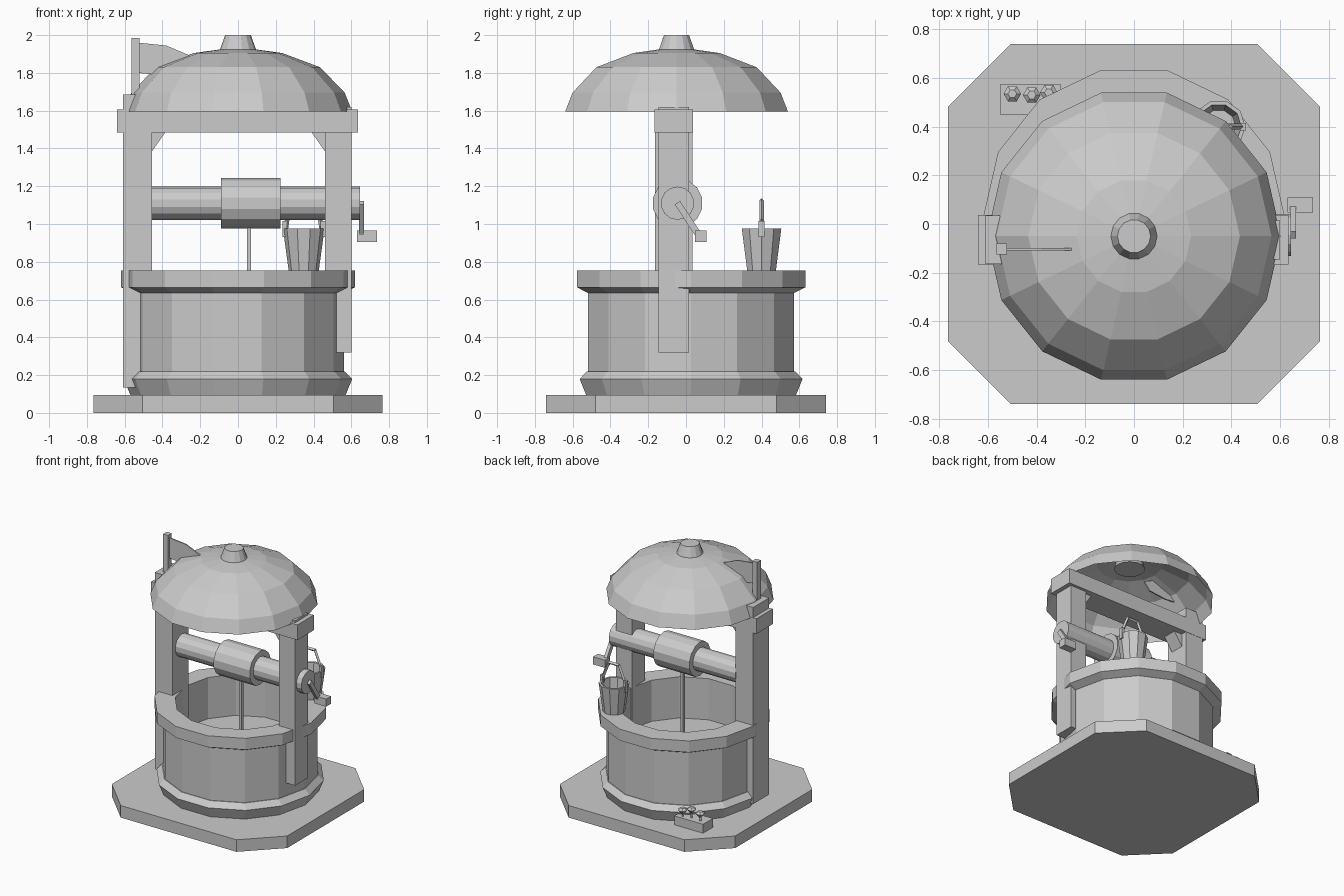
import bpy, bmesh, math
from mathutils import Vector

if "Cube" in bpy.data.objects:
    bpy.data.objects.remove(bpy.data.objects["Cube"], do_unlink=True)

COLOUR = (0.6, 0.6, 0.6, 1)
grey = bpy.data.materials.new("plain_grey")
grey.use_nodes = True
grey.diffuse_color = COLOUR
grey.node_tree.nodes["Principled BSDF"].inputs["Base Color"].default_value = COLOUR


def finish(name, bm, fix=True):
    if fix:
        bmesh.ops.recalc_face_normals(bm, faces=bm.faces)
    mesh = bpy.data.meshes.new(name)
    bm.to_mesh(mesh)
    bm.free()
    mesh.materials.append(grey)
    obj = bpy.data.objects.new(name, mesh)
    bpy.context.collection.objects.link(obj)
    return obj


def box(name, x, y, z):
    """Box from three (low, high) ranges."""
    bm = bmesh.new()
    bmesh.ops.create_cube(bm, size=1)
    for v in bm.verts:
        v.co = [(r[0] + r[1]) / 2 + c * (r[1] - r[0]) for r, c in zip((x, y, z), v.co)]
    return finish(name, bm)


def lathe(name, profile, sides, centre=(0, 0), cap_start=False, cap_end=False):
    """Faceted turning of (radius, z) points, listed up the outside."""
    bm = bmesh.new()
    rings = []
    for r, z in profile:
        rings.append([bm.verts.new((centre[0] + r * math.cos(a), centre[1] + r * math.sin(a), z))
                      for a in (2 * math.pi * i / sides for i in range(sides))])
    for low, high in zip(rings, rings[1:]):
        for i in range(sides):
            j = (i + 1) % sides
            bm.faces.new((low[i], low[j], high[j], high[i]))
    if cap_start:
        bm.faces.new(rings[0][::-1])
    if cap_end:
        bm.faces.new(rings[-1])
    return finish(name, bm, fix=False)


def plate(name, points, y):
    """Outline in x and z, extruded between two y values."""
    bm = bmesh.new()
    face = bm.faces.new([bm.verts.new((px, y[0], pz)) for px, pz in points])
    out = bmesh.ops.extrude_face_region(bm, geom=[face])
    for v in out["geom"]:
        if isinstance(v, bmesh.types.BMVert):
            v.co.y = y[1]
    return finish(name, bm)


def rod(name, start, end, radius, sides):
    """Straight faceted bar between two points."""
    start, end = Vector(start), Vector(end)
    axis = end - start
    bm = bmesh.new()
    bmesh.ops.create_cone(bm, cap_ends=True, segments=sides, radius1=radius,
                          radius2=radius, depth=axis.length)
    bm.transform(axis.to_track_quat('Z', 'Y').to_matrix().to_4x4())
    bmesh.ops.translate(bm, vec=(start + end) / 2, verts=bm.verts)
    return finish(name, bm)


# Ground slab with clipped corners
bm = bmesh.new()
outline = [(0.505, 0.74), (0.765, 0.48)]
corners = []
for sx, sy in ((1, 1), (1, -1), (-1, -1), (-1, 1)):
    pair = [(sx * x, sy * y) for x, y in outline]
    corners += pair if sx * sy > 0 else pair[::-1]
slab = bm.faces.new([bm.verts.new((x, y, 0)) for x, y in corners])
out = bmesh.ops.extrude_face_region(bm, geom=[slab])
bmesh.ops.translate(bm, vec=(0, 0, 0.095),
                    verts=[v for v in out["geom"] if isinstance(v, bmesh.types.BMVert)])
finish("ground_slab", bm)

# Well: foot, wall, rim, shaft and water
WELL = (0, 0.027)
lathe("well_foot", [(0.57, 0.095), (0.605, 0.18), (0.565, 0.22), (0.5, 0.22)], 14, WELL)
lathe("well_wall", [(0.56, 0.2), (0.56, 0.635), (0.62, 0.665), (0.62, 0.755),
                    (0.47, 0.755), (0.47, 0.42)], 14, WELL)
lathe("water", [(0.02, 0.43), (0.48, 0.43)][::-1], 14, WELL, cap_end=True)

# Timber frame
box("left_post", (0.46, 0.6), (-0.145, 0.015), (0.32, 1.62))
box("right_post", (-0.61, -0.455), (-0.165, 0.035), (0.135, 1.685))
box("cross_beam", (-0.64, 0.635), (-0.167, 0.037), (1.485, 1.605))
for side, x in (("left", 0.46), ("right", -0.455)):
    inner = x - math.copysign(0.07, x)
    plate(side + "_brace", [(x, 1.385), (inner, 1.485), (x, 1.485)], (-0.12, -0.01))

# Domed roof and finial
ROOF = (0, -0.05)
lathe("roof_dome", [(0.605, 1.595), (0.565, 1.695), (0.435, 1.83), (0.235, 1.905),
                    (0.09, 1.925)], 14, ROOF, cap_end=True)
lathe("roof_finial", [(0.11, 1.87), (0.095, 1.925), (0.068, 2.0)], 14, ROOF, True, True)

# Flag on the right post
box("flag_pole", (-0.565, -0.522), (-0.125, -0.08), (1.66, 1.985))
plate("flag", [(-0.53, 1.96), (-0.38, 1.945), (-0.18, 1.86), (-0.23, 1.8),
               (-0.38, 1.785), (-0.53, 1.8)], (-0.108, -0.098))

# Winch: axle, drum, rope and crank
rod("axle", (-0.46, -0.045, 1.11), (0.645, -0.045, 1.11), 0.088, 14)
rod("rope_drum", (-0.09, -0.045, 1.11), (0.225, -0.045, 1.11), 0.133, 14)
box("rope", (0.048, 0.07), (-0.056, -0.034), (0.42, 1.05))
plate_bm = bmesh.new()
bmesh.ops.create_cube(plate_bm, size=1)
along = Vector((0, 0.115, -0.175))
across = Vector((0, 0.175, 0.115)).normalized() * 0.034
middle = Vector((0.653, 0.012, 1.025))
for v in plate_bm.verts:
    v.co = middle + along * v.co.z + across * v.co.y + Vector((0.026 * v.co.x, 0, 0))
finish("crank_arm", plate_bm)
box("crank_handle", (0.63, 0.735), (0.047, 0.108), (0.905, 0.965))

# Bucket with handle
BUCKET = (0.348, 0.4)
lathe("bucket", [(0.08, 0.755), (0.11, 0.975), (0.093, 0.975), (0.07, 0.79)], 10, BUCKET, True, True)
half = [(-0.1, 0.94), (-0.088, 1.02), (-0.045, 1.125)]
path = half + [(-x, z) for x, z in half[::-1]]
for i, (a, b) in enumerate(zip(path, path[1:])):
    rod("bucket_handle_%d" % (i + 1), (BUCKET[0] + a[0], 0.4, a[1]),
        (BUCKET[0] + b[0], 0.4, b[1]), 0.012, 4)
for side, s in (("left", 1), ("right", -1)):
    x = BUCKET[0] + s * 0.1
    box(side + "_bucket_lug", (x - 0.012, x + 0.012), (0.385, 0.415), (0.93, 1.015))

# Flower box
box("flower_box", (-0.55, -0.3), (0.45, 0.573), (0.095, 0.165))
for i, (x, y, z) in enumerate(((-0.5, 0.535, 0.225), (-0.42, 0.53, 0.235), (-0.35, 0.54, 0.215))):
    rod("flower_stem_%d" % (i + 1), (x, y, 0.16), (x, y, z - 0.02), 0.008, 4)
    lathe("flower_%d" % (i + 1), [(0.01, z - 0.03), (0.036, z), (0.018, z + 0.015)],
          6, (x, y), True, True)
